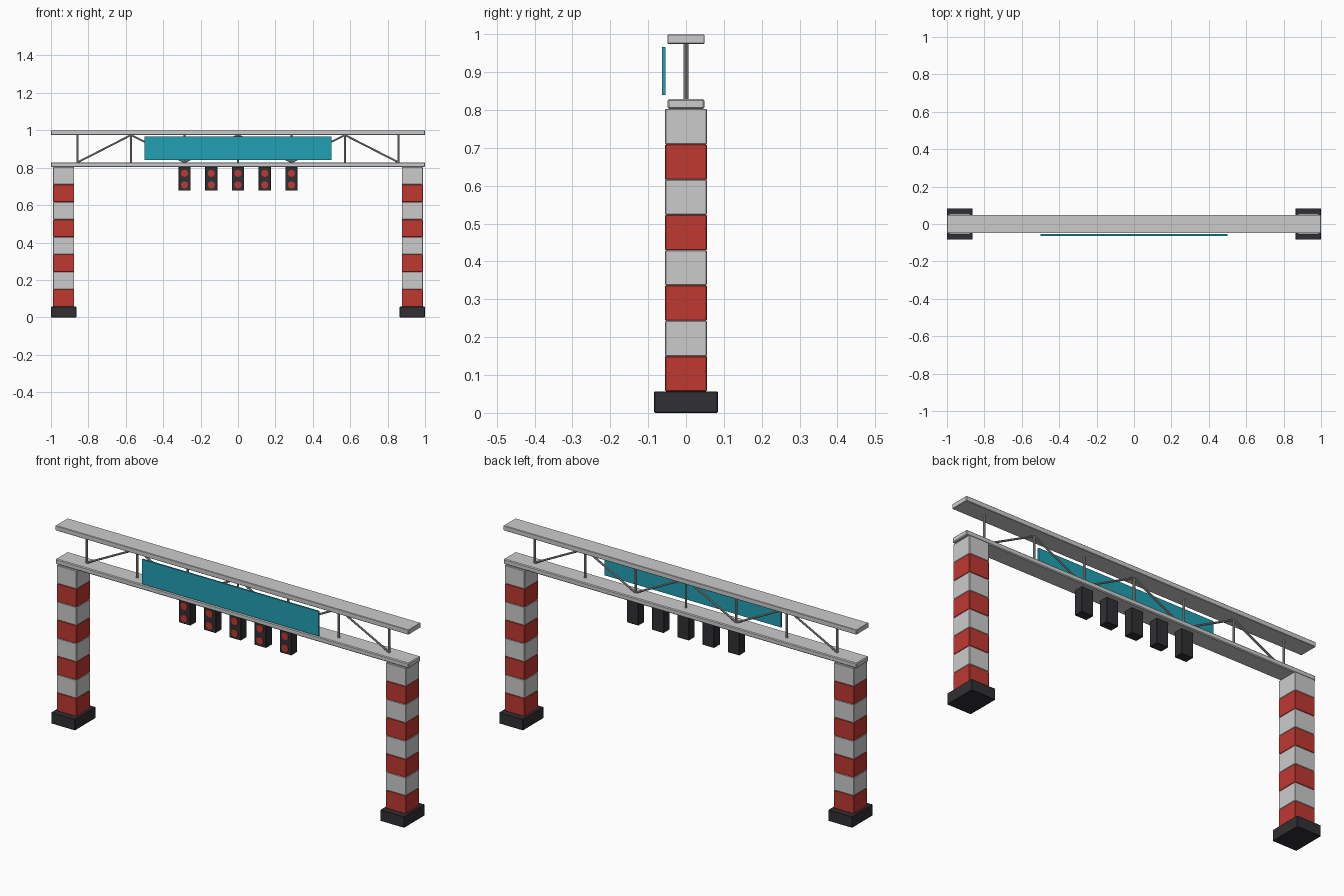
import bpy
from mathutils import Vector

if "Cube" in bpy.data.objects:
    bpy.data.objects.remove(bpy.data.objects["Cube"])


def material(name, rgb):
    m = bpy.data.materials.new(name)
    m.diffuse_color = (*rgb, 1)
    m.use_nodes = True
    m.node_tree.nodes["Principled BSDF"].inputs["Base Color"].default_value = m.diffuse_color
    return m


WHITE = material("pale_paint", (0.65, 0.65, 0.62))
RED = material("red_paint", (0.52, 0.04, 0.03))
DARK = material("dark_housing", (0.03, 0.03, 0.035))
TEAL = material("teal_panel", (0.015, 0.35, 0.45))
STEEL = material("steel", (0.4, 0.4, 0.39))


def box(name, lo, hi, mat, bevel=0.0):
    lo, hi = Vector(lo), Vector(hi)
    bpy.ops.mesh.primitive_cube_add(size=1, location=(lo + hi) / 2)
    ob = bpy.context.object
    ob.name = name
    ob.scale = hi - lo
    bpy.ops.object.transform_apply(location=False, rotation=False, scale=True)
    ob.data.materials.append(mat)
    if bevel:
        mod = ob.modifiers.new("bevel", 'BEVEL')
        mod.width = bevel
        mod.segments = 1
    return ob


def rod(name, a, b, radius, mat, sides=10):
    a, b = Vector(a), Vector(b)
    d = b - a
    bpy.ops.mesh.primitive_cylinder_add(vertices=sides, radius=radius, depth=d.length,
                                        location=(a + b) / 2)
    ob = bpy.context.object
    ob.name = name
    ob.rotation_euler = d.to_track_quat('Z', 'Y').to_euler()
    ob.data.materials.append(mat)
    bpy.ops.object.shade_smooth_by_angle()
    return ob


# Footings and striped columns
BASE_TOP, COLUMN_TOP, BANDS = 0.057, 0.803, 8
band_h = (COLUMN_TOP - BASE_TOP) / BANDS
for side, s in (("left", -1), ("right", 1)):
    cx = s * 0.932
    box(f"{side}_footing", (cx - 0.068, -0.084, 0), (cx + 0.068, 0.084, BASE_TOP), DARK, 0.002)
    for i in range(BANDS):
        z = BASE_TOP + i * band_h
        box(f"{side}_column_band_{i + 1}", (cx - 0.056, -0.055, z),
            (cx + 0.056, 0.055, z + band_h), WHITE if i % 2 else RED, 0.002)

# Truss chords
LOW, HIGH = 0.829, 0.975
box("lower_chord", (-1, -0.049, 0.803), (1, 0.049, LOW), WHITE, 0.004)
box("upper_chord", (-1, -0.049, HIGH), (1, 0.049, 1.0), WHITE, 0.002)

# Truss posts and zigzag diagonals
step = 2 / 7
for i in range(7):
    x = (i - 3) * step
    rod(f"truss_post_{i + 1}", (x, 0, LOW - 0.005), (x, 0, HIGH + 0.005), 0.006, STEEL)
    if i < 6:
        z0, z1 = (LOW, HIGH) if i % 2 == 0 else (HIGH, LOW)
        rod(f"truss_diagonal_{i + 1}", (x, 0, z0), (x + step, 0, z1), 0.005, STEEL)

# Sign panel
box("sign_panel", (-0.5, -0.063, 0.84), (0.5, -0.054, 0.966), TEAL)

# Hanging signal lights
for i in range(5):
    x = (i - 2) * step / 2
    box(f"signal_housing_{i + 1}", (x - 0.033, -0.024, 0.677), (x + 0.033, 0.024, 0.805), DARK, 0.002)
    for label, z in (("upper", 0.77), ("lower", 0.708)):
        rod(f"signal_{i + 1}_{label}_lens", (x, -0.02, z), (x, -0.029, z), 0.019, RED, 16)
